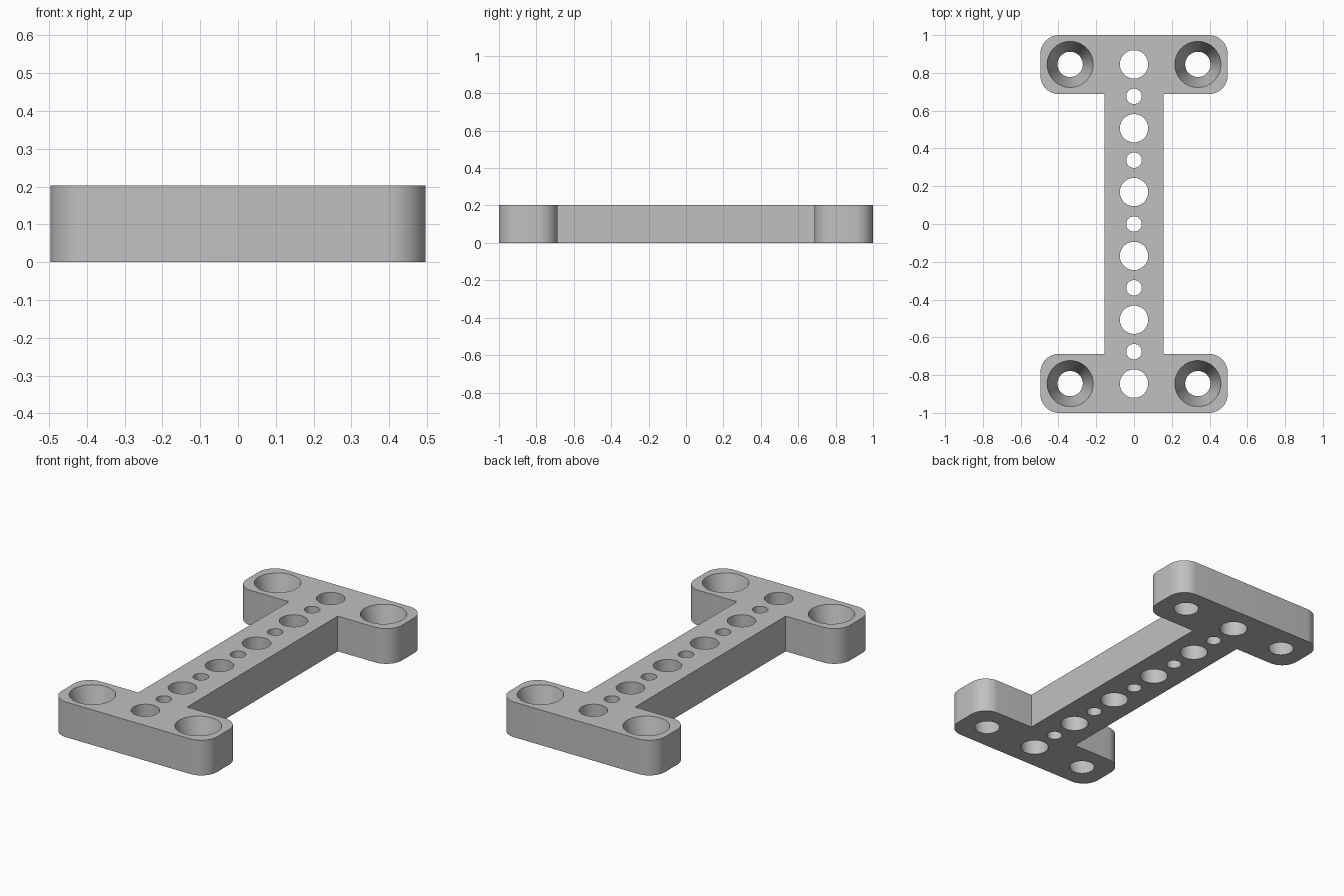
import bpy
import bmesh
from math import radians
from mathutils import Matrix

cube = bpy.data.objects.get("Cube")
if cube:
    bpy.data.objects.remove(cube, do_unlink=True)

HALF_X, HALF_Y, HEIGHT = 0.496, 1.0, 0.203
BAR_X, FLANGE_Y = 0.156, 0.687      # half width of bar, inner edge of flanges
CORNER = 0.1
PITCH = 0.169                       # spacing of the holes along the bar

grey = bpy.data.materials.new("plain grey")
grey.use_nodes = True
colour = (0.53, 0.53, 0.53, 1)
grey.diffuse_color = colour
grey.node_tree.nodes["Principled BSDF"].inputs["Base Color"].default_value = colour


def add_object(name, bm):
    bmesh.ops.recalc_face_normals(bm, faces=bm.faces)
    mesh = bpy.data.meshes.new(name)
    bm.to_mesh(mesh)
    bm.free()
    obj = bpy.data.objects.new(name, mesh)
    bpy.context.collection.objects.link(obj)
    mesh.materials.append(grey)
    return obj


# Plate: I-shaped outline, extruded, with the flange corners rounded
quarter = [(BAR_X, FLANGE_Y), (HALF_X, FLANGE_Y), (HALF_X, HALF_Y)]
right = [(x, -y) for x, y in reversed(quarter)] + quarter
outline = right + [(-x, -y) for x, y in right]
bm = bmesh.new()
base = bm.faces.new([bm.verts.new((x, y, 0)) for x, y in outline])
walls = bmesh.ops.extrude_face_region(bm, geom=[base])
tops = [g for g in walls["geom"] if isinstance(g, bmesh.types.BMVert)]
bmesh.ops.translate(bm, verts=tops, vec=(0, 0, HEIGHT))
corners = [e for e in bm.edges
           if abs(e.verts[0].co.z - e.verts[1].co.z) > 0.1
           and abs(e.verts[0].co.x) > BAR_X + 0.1]
bmesh.ops.bevel(bm, geom=corners, offset=CORNER, segments=12,
                profile=0.5, affect='EDGES')
plate = add_object("mounting_plate", bm)

# Hole cutters: alternating bores on the bar, tapered screw holes on the flanges
bm = bmesh.new()


def add_cutter(x, y, bottom, top):
    # extend the taper past both faces of the plate
    slope = (top - bottom) / HEIGHT
    extra = 0.03
    bmesh.ops.create_cone(
        bm, cap_ends=True, segments=48,
        radius1=bottom - slope * extra, radius2=top + slope * extra,
        depth=HEIGHT + 2 * extra,
        matrix=Matrix.Translation((x, y, HEIGHT / 2)))


for i in range(-5, 6):
    radius = 0.075 if i % 2 else 0.041
    add_cutter(0, i * PITCH, radius, radius)
for sx in (-1, 1):
    for sy in (-1, 1):
        add_cutter(sx * 2 * PITCH, sy * 5 * PITCH, 0.067, 0.122)
cutter = add_object("hole_cutter", bm)
cutter.hide_render = True

# Cut the holes and finish the shading
mod = plate.modifiers.new("holes", 'BOOLEAN')
mod.operation = 'DIFFERENCE'
mod.solver = 'EXACT'
mod.object = cutter
bpy.ops.object.select_all(action='DESELECT')
plate.select_set(True)
bpy.context.view_layer.objects.active = plate
bpy.ops.object.modifier_apply(modifier=mod.name)
bpy.data.objects.remove(cutter, do_unlink=True)
bpy.ops.object.shade_smooth_by_angle(angle=radians(30))
